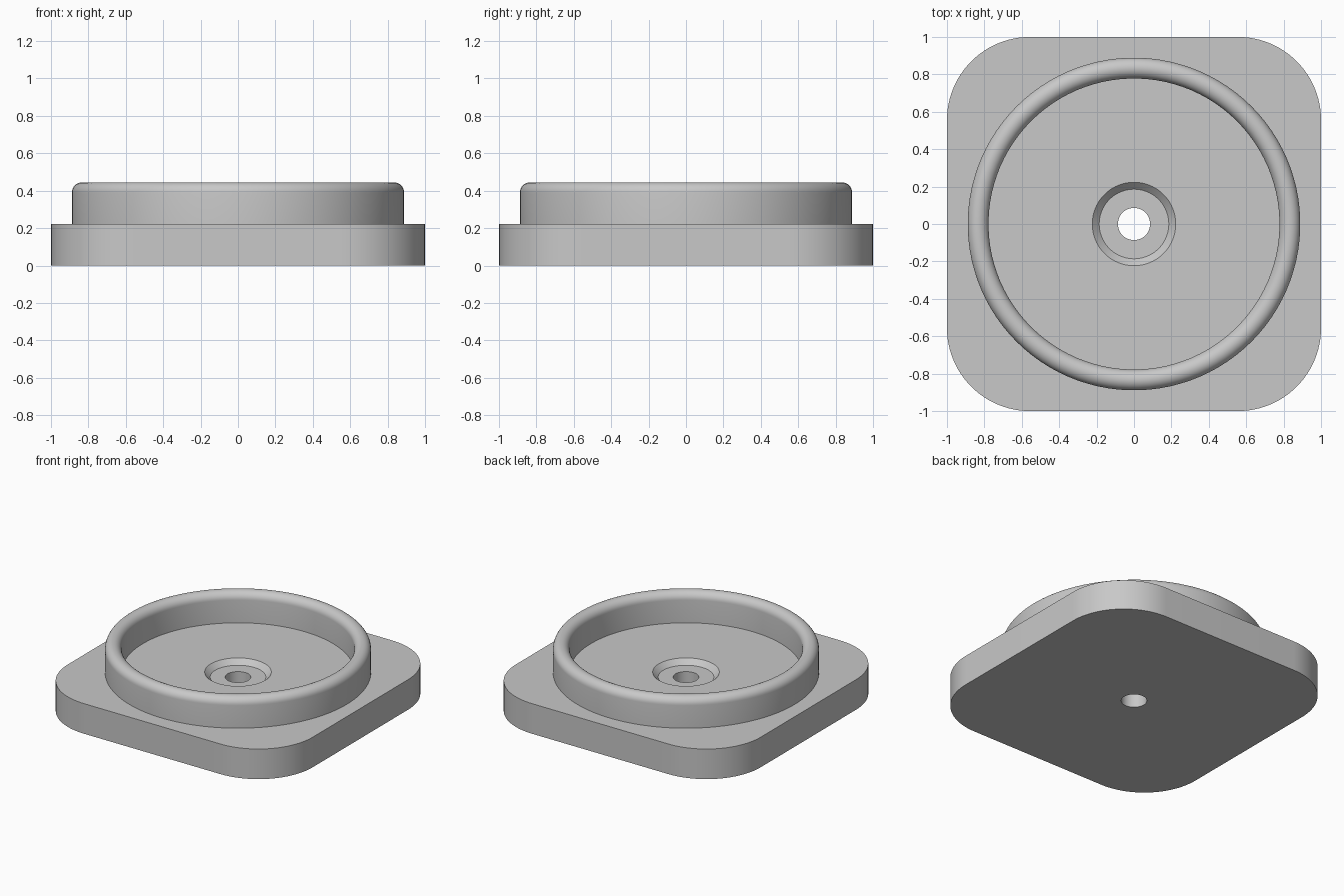
import bpy
import bmesh
from math import sin, cos, pi, radians

if "Cube" in bpy.data.objects:
    bpy.data.objects.remove(bpy.data.objects["Cube"], do_unlink=True)

CORNER_STEPS = 24                  # segments in each quarter turn
COUNT = 4 * (CORNER_STEPS + 1)     # points in every loop
BASE_TOP = 0.222

grey = bpy.data.materials.new("plain grey")
grey.use_nodes = True
colour = (0.58, 0.58, 0.58, 1)
grey.diffuse_color = colour
grey.node_tree.nodes["Principled BSDF"].inputs["Base Color"].default_value = colour


def circle(radius, z):
    angles = [2 * pi * (i + 0.5) / COUNT for i in range(COUNT)]
    return [(radius * cos(a), radius * sin(a), z) for a in angles]


def rounded_square(half, radius, z):
    points = []
    for quarter in range(4):
        middle = pi / 4 + quarter * pi / 2
        offset = (half - radius) * 2 ** 0.5
        for j in range(CORNER_STEPS + 1):
            a = quarter * pi / 2 + j / CORNER_STEPS * pi / 2
            points.append((offset * cos(middle) + radius * cos(a),
                           offset * sin(middle) + radius * sin(a), z))
    return points


def loft(name, loops, closed):
    """Skin successive loops that share a point count."""
    bm = bmesh.new()
    rows = [[bm.verts.new(p) for p in loop] for loop in loops]
    pairs = list(zip(rows, rows[1:]))
    if closed:
        pairs.append((rows[-1], rows[0]))
    for a, b in pairs:
        for i in range(COUNT):
            k = (i + 1) % COUNT
            bm.faces.new((a[i], a[k], b[k], b[i]))
    mesh = bpy.data.meshes.new(name)
    bm.to_mesh(mesh)
    bm.free()
    mesh.materials.append(grey)
    obj = bpy.data.objects.new(name, mesh)
    bpy.context.collection.objects.link(obj)
    bpy.ops.object.select_all(action="DESELECT")
    obj.select_set(True)
    bpy.context.view_layer.objects.active = obj
    bpy.ops.object.shade_smooth_by_angle(angle=radians(30))
    return obj


# Base plate with a chamfered recess and a through hole
recess_floor = BASE_TOP - 0.037
loft("base_plate", [
    circle(0.086, 0),
    rounded_square(1, 0.444, 0),
    rounded_square(1, 0.444, BASE_TOP),
    circle(0.223, BASE_TOP),
    circle(0.186, recess_floor),
    circle(0.086, recess_floor),
], closed=True)

# Raised ring wall with a fully rounded rim
outer, inner, top = 0.889, 0.778, 0.445
rim = (outer - inner) / 2
centre = (outer + inner) / 2
rim_loops = [circle(centre + rim * cos(a), top - rim + rim * sin(a))
             for a in (pi * i / 16 for i in range(17))]
loft("ring_wall", [circle(outer, BASE_TOP)] + rim_loops + [circle(inner, BASE_TOP)],
     closed=False)
